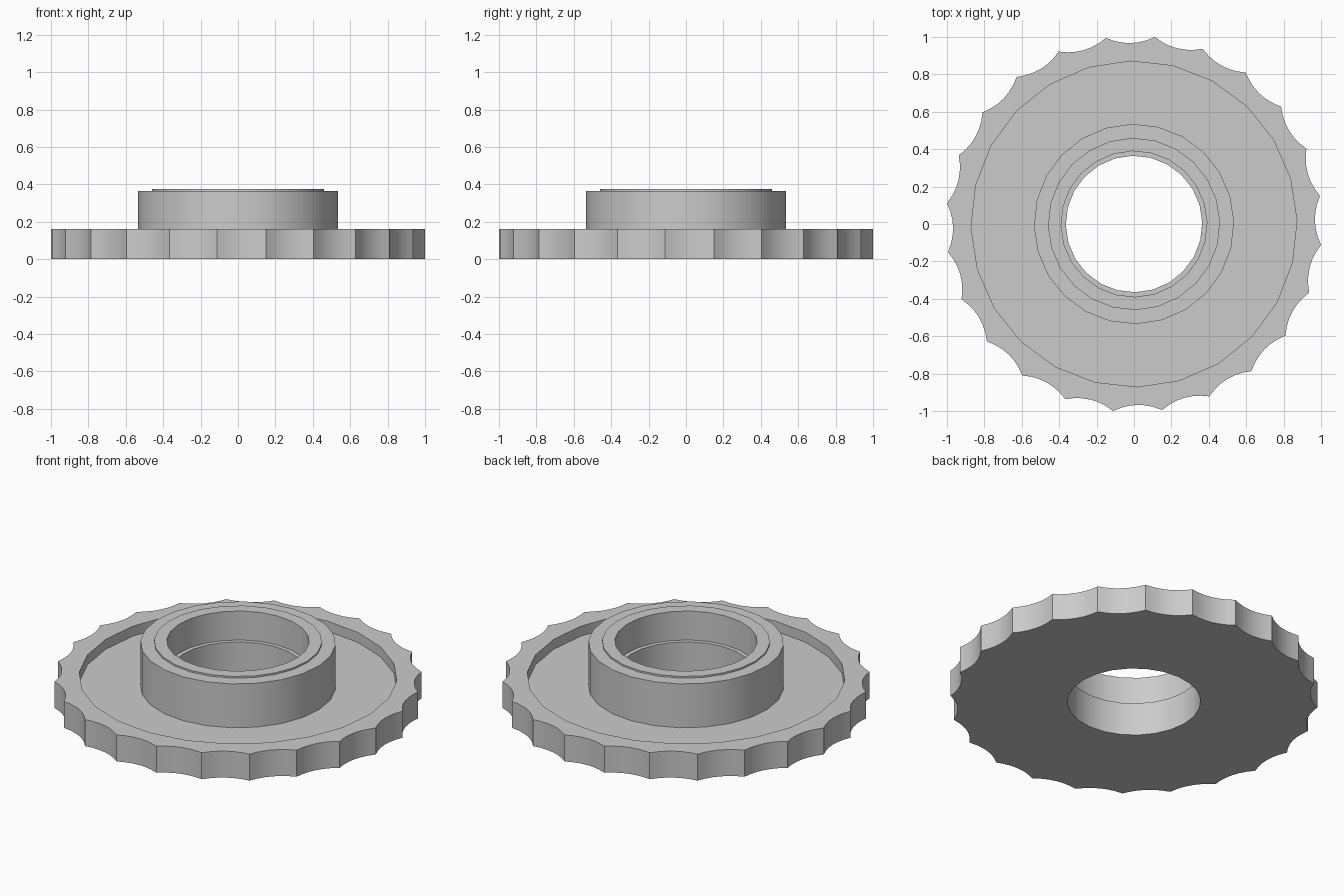
import bpy, bmesh
from math import cos, sin, radians, pi, tau
from mathutils import Vector

if "Cube" in bpy.data.objects:
    bpy.data.objects.remove(bpy.data.objects["Cube"], do_unlink=True)

SIDES = 24
CUSP_TURN = radians(8.6)
RING_TURN = radians(1.2)

steel = bpy.data.materials.new("plain grey")
steel.use_nodes = True
grey = (0.6, 0.6, 0.6, 1)
steel.diffuse_color = grey
steel.node_tree.nodes["Principled BSDF"].inputs["Base Color"].default_value = grey


def ring(radius, z):
    """Regular polygon loop."""
    return [Vector((radius * cos(RING_TURN + tau * i / SIDES),
                    radius * sin(RING_TURN + tau * i / SIDES), z))
            for i in range(SIDES)]


def scalloped_ring(radius, dip, z, steps=6):
    """Loop of pointed cusps joined by hollow arcs."""
    points = []
    half = pi / SIDES
    for i in range(SIDES):
        middle = CUSP_TURN + (2 * i + 1) * half
        out = Vector((cos(middle), sin(middle), 0))
        along = Vector((-sin(middle), cos(middle), 0))
        for k in range(steps):
            s = 2 * k / steps - 1
            p = out * (radius * cos(half) - dip * (1 - s * s))
            p += along * (s * radius * sin(half))
            p.z = z
            points.append(p)
    return points


def loft(name, loops):
    """Skin consecutive loops; flat steps between unlike loops are filled."""
    bm = bmesh.new()
    rows = [[bm.verts.new(p) for p in loop] for loop in loops]
    for row in rows:
        for i, v in enumerate(row):
            bm.edges.new((v, row[(i + 1) % len(row)]))
    for a, b in zip(rows, rows[1:]):
        n = len(a)
        if n == len(b):
            for i in range(n):
                j = (i + 1) % n
                bm.faces.new((a[i], a[j], b[j], b[i]))
        else:
            edges = [bm.edges.get((r[i], r[(i + 1) % len(r)]))
                     for r in (a, b) for i in range(len(r))]
            facing = 1 if a[0].co.xy.length > b[0].co.xy.length else -1
            filled = bmesh.ops.triangle_fill(bm, edges=edges, use_beauty=True)
            for f in filled["geom"]:
                if isinstance(f, bmesh.types.BMFace):
                    f.normal_update()
                    if f.normal.z * facing < 0:
                        f.normal_flip()
    mesh = bpy.data.meshes.new(name)
    bm.to_mesh(mesh)
    bm.free()
    mesh.materials.append(steel)
    obj = bpy.data.objects.new(name, mesh)
    bpy.context.collection.objects.link(obj)
    bpy.ops.object.select_all(action='DESELECT')
    obj.select_set(True)
    bpy.context.view_layer.objects.active = obj
    bpy.ops.object.shade_smooth_by_angle(angle=radians(30))
    return obj


BORE, HUB, FLOOR, RIM = 0.365, 0.535, 0.10, 0.16

# Scalloped plate: underside, hollowed edge, rim and sunken floor
loft("scalloped_plate", [
    ring(BORE, 0),
    scalloped_ring(1.006, 0.03, 0),
    scalloped_ring(1.006, 0.03, RIM),
    ring(0.871, RIM),
    ring(0.871, FLOOR),
    ring(HUB, FLOOR),
])

# Hub sleeve: outer wall, raised lip and stepped bore
profile = [(HUB, FLOOR), (HUB, 0.365), (0.46, 0.365), (0.46, 0.375),
           (0.39, 0.375), (0.39, 0.20), (BORE, 0.20), (BORE, 0)]
loft("hub_sleeve", [ring(r, z) for r, z in profile])
